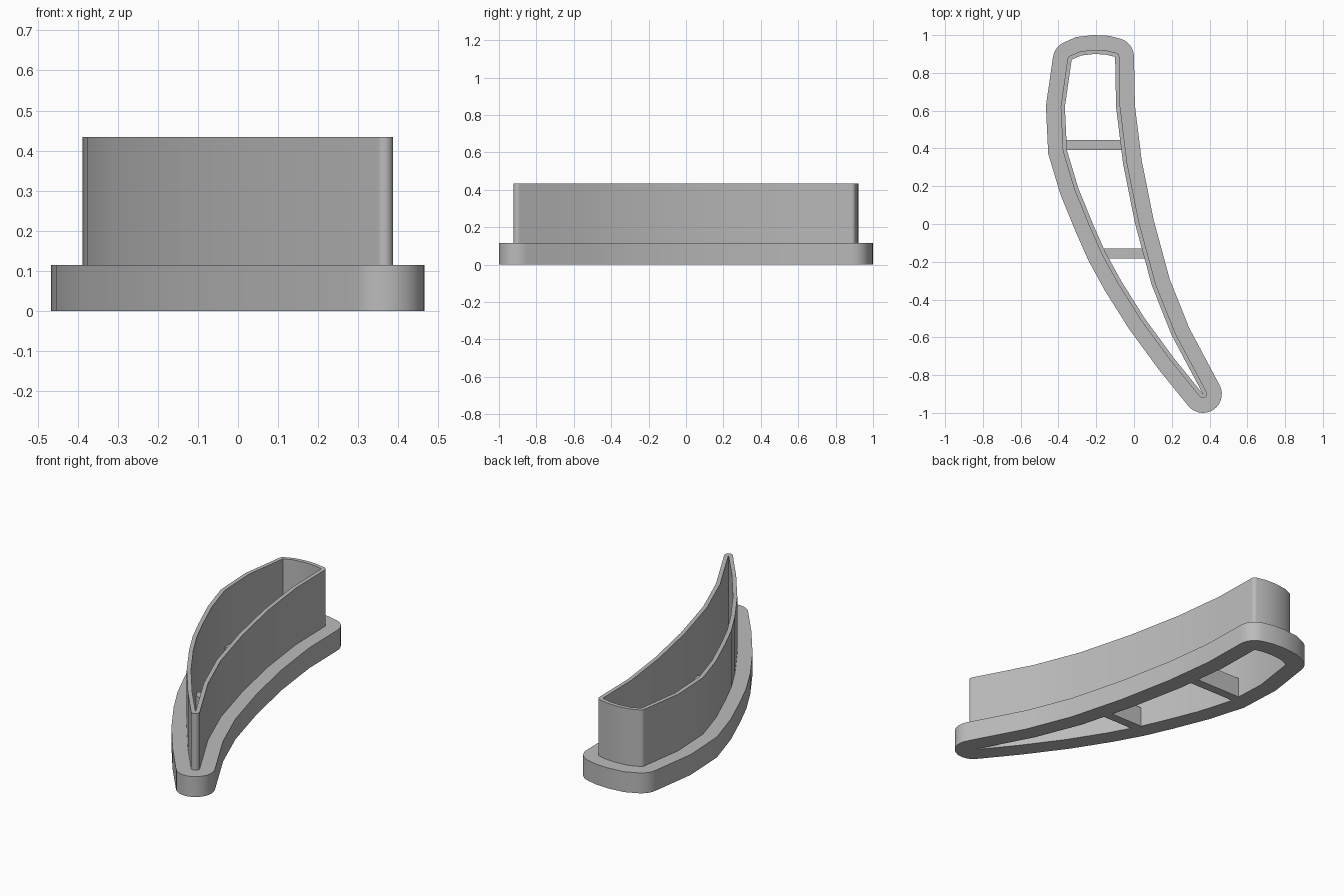
import bpy, bmesh, math
from mathutils import Vector

if "Cube" in bpy.data.objects:
    bpy.data.objects.remove(bpy.data.objects["Cube"])

gray = bpy.data.materials.new("plain gray")
gray.use_nodes = True
GRAY = (0.5, 0.5, 0.5, 1)
gray.diffuse_color = GRAY
gray.node_tree.nodes["Principled BSDF"].inputs["Base Color"].default_value = GRAY

# Inner opening, clockwise from the pointed tip up the bulging side
OPENING = [Vector(p) for p in (
    (.365, -.9), (.211, -.71), (.057, -.5), (-.067, -.303), (-.15, -.152),
    (-.215, -.006), (-.295, .19), (-.355, .39), (-.366, .62), (-.33, .87),
    (-.28, .892), (-.21, .9), (-.15, .897), (-.1, .885),
    (-.095, .62), (-.058, .32), (.006, .001), (.094, -.324), (.2, -.59))]


def offset_directions(points):
    """Outward direction per outline point; sharp corners fan into a round arc."""
    result = []
    for i, p in enumerate(points):
        a = (p - points[i - 1]).normalized()
        b = (points[(i + 1) % len(points)] - p).normalized()
        n1, n2 = Vector((-a.y, a.x)), Vector((-b.y, b.x))
        turn = n1.angle_signed(n2)
        if abs(turn) < math.radians(25):
            mid = (n1 + n2).normalized()
            result.append((p, mid / mid.dot(n1)))
            continue
        steps = max(4, round(abs(turn) / math.radians(12)))
        start = math.atan2(n1.y, n1.x)
        for k in range(steps + 1):
            t = start - turn * k / steps
            result.append((p, Vector((math.cos(t), math.sin(t)))))
    return result


def finish(name, bm):
    bmesh.ops.remove_doubles(bm, verts=bm.verts, dist=1e-5)
    bmesh.ops.recalc_face_normals(bm, faces=bm.faces)
    mesh = bpy.data.meshes.new(name)
    bm.to_mesh(mesh)
    bm.free()
    mesh.materials.append(gray)
    ob = bpy.data.objects.new(name, mesh)
    bpy.context.collection.objects.link(ob)
    return ob


# Flange and thin wall: one stepped section carried round the opening
FLANGE_TOP, WALL_TOP = .115, .434
SECTION = [(0, 0), (.1, 0), (.1, FLANGE_TOP), (.022, FLANGE_TOP),
           (.022, WALL_TOP), (0, WALL_TOP)]
bm = bmesh.new()
rings = [[bm.verts.new((*(p + d * out), z)) for out, z in SECTION]
         for p, d in offset_directions(OPENING)]
for i, ring in enumerate(rings):
    prev = rings[i - 1]
    for j in range(len(SECTION)):
        bm.faces.new((prev[j - 1], prev[j], ring[j], ring[j - 1]))
body = finish("flange_and_wall", bm)
bpy.context.view_layer.objects.active = body
body.select_set(True)
bpy.ops.object.shade_smooth_by_angle(angle=math.radians(30))

# Cross bars bridging the opening
for name, x0, x1, y in (("rear_bar", -.37, -.06, .418),
                        ("front_bar", -.16, .057, -.157)):
    bm = bmesh.new()
    bmesh.ops.create_cube(bm, size=1)
    height = FLANGE_TOP - .001
    bmesh.ops.scale(bm, vec=(x1 - x0, .052, height), verts=bm.verts)
    bmesh.ops.translate(bm, vec=((x0 + x1) / 2, y, height / 2), verts=bm.verts)
    finish(name, bm)
